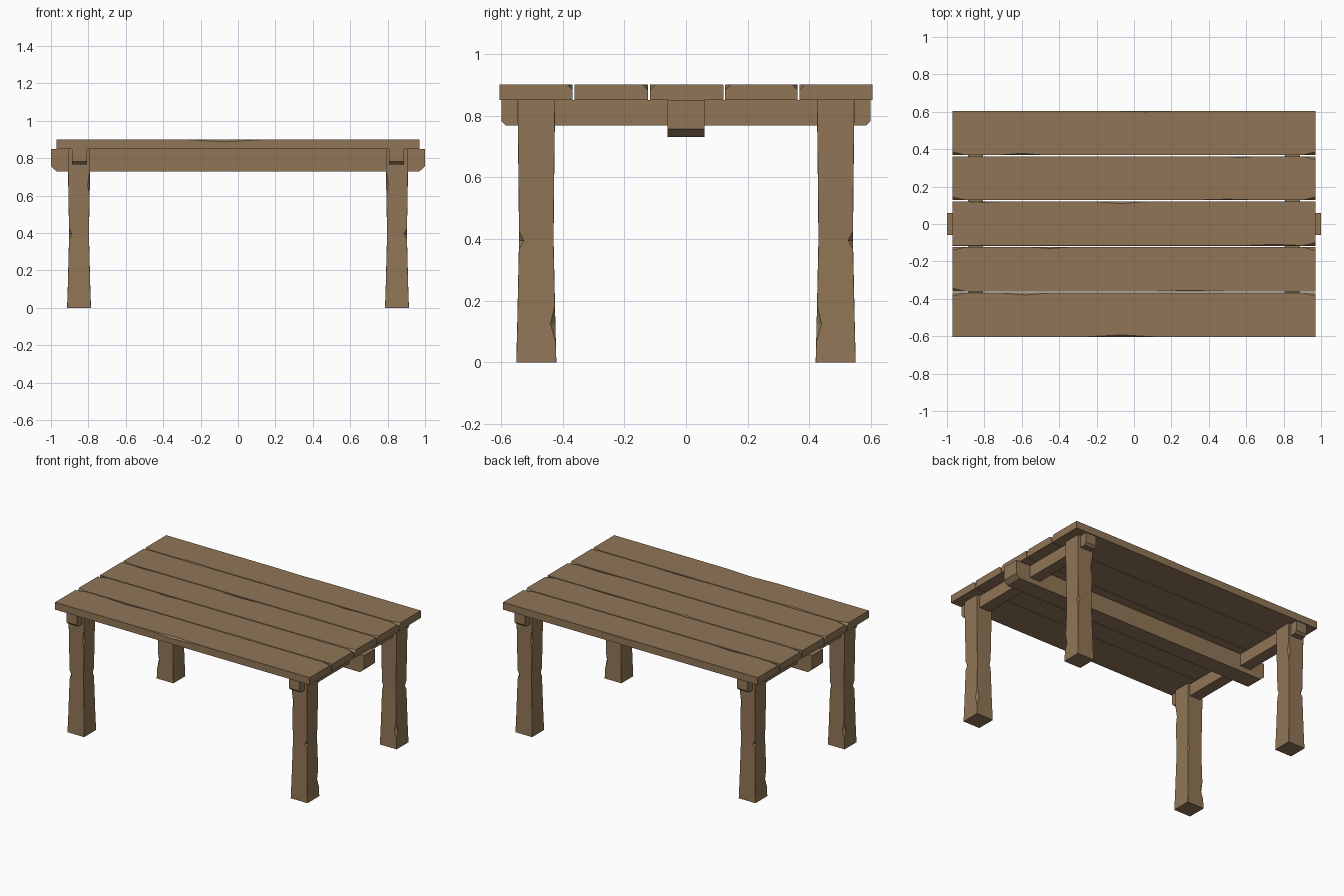
import bpy
import bmesh

cube = bpy.data.objects.get("Cube")
if cube:
    bpy.data.objects.remove(cube, do_unlink=True)

wood = bpy.data.materials.new("brown_wood")
wood.use_nodes = True
wood.diffuse_color = (0.28, 0.18, 0.095, 1)
bsdf = wood.node_tree.nodes["Principled BSDF"]
bsdf.inputs["Base Color"].default_value = wood.diffuse_color
bsdf.inputs["Roughness"].default_value = 0.9


def loft(name, rings):
    """Join closed rings of points into a capped, flat-shaded solid."""
    bm = bmesh.new()
    loops = [[bm.verts.new(p) for p in ring] for ring in rings]
    count = len(loops[0])
    for a, b in zip(loops, loops[1:]):
        for i in range(count):
            j = (i + 1) % count
            bm.faces.new((a[i], a[j], b[j], b[i]))
    bm.faces.new(loops[0])
    bm.faces.new(loops[-1])
    bmesh.ops.recalc_face_normals(bm, faces=bm.faces)
    mesh = bpy.data.meshes.new(name)
    bm.to_mesh(mesh)
    bm.free()
    mesh.materials.append(wood)
    obj = bpy.data.objects.new(name, mesh)
    bpy.context.collection.objects.link(obj)
    return obj


def chip_at(pos, chips):
    """Depth of a worn edge; each chip is (centre, half length, depth)."""
    return max([0.0008] + [d * (1 - abs(pos - c) / h)
                           for c, h, d in chips if abs(pos - c) < h])


# Table top planks, chipped along both upper edges
def plank(name, y0, y1, low_chips, high_chips):
    stations = {-0.97, 0.97}
    for c, h, d in low_chips + high_chips:
        stations |= {max(-0.97, min(0.97, c + k * h)) for k in (-1, 0, 1)}
    rings = []
    for x in sorted(stations):
        a, b = chip_at(x, low_chips), chip_at(x, high_chips)
        rings.append([(x, y0, 0.85), (x, y1, 0.85), (x, y1, 0.9 - b),
                      (x, y1 - b, 0.9), (x, y0 + a, 0.9), (x, y0, 0.9 - a)])
    loft(name, rings)


ends = [(-0.97, 0.07, 0.018), (0.97, 0.07, 0.018)]
wear = [
    ([(-0.07, 0.2, 0.012)], ends + [(-0.58, 0.15, 0.012)]),
    (ends[:1] + [(0.3, 0.2, 0.006)], ends + [(-0.45, 0.1, 0.008)]),
    (ends[1:] + [(0.75, 0.2, 0.008)], [(-0.07, 0.15, 0.012), (-0.8, 0.1, 0.006)]),
    ([(0.5, 0.2, 0.006)] + ends, ends[1:] + [(0.57, 0.08, 0.008)]),
    (ends + [(-0.6, 0.12, 0.01)], [(0.06, 0.2, 0.005)]),
]
edges = [-0.605, -0.364, -0.12, 0.124, 0.365, 0.605]
for i, (low, high) in enumerate(wear):
    gap0 = 0.003 if i > 0 else 0
    gap1 = 0.003 if i < 4 else 0
    plank(f"top_plank_{i + 1}", edges[i] + gap0, edges[i + 1] - gap1, low, high)


# Beams with the lower end corners cut off
def beam(name, along, across, half_len, half_wid, centre, low, cut_in, cut_up):
    outline = [(-half_len, 0.85), (-half_len, low + cut_up),
               (-half_len + cut_in, low), (half_len - cut_in, low),
               (half_len, low + cut_up), (half_len, 0.85)]
    rings = []
    for side in (-half_wid, half_wid):
        ring = []
        for s, z in outline:
            p = [0, 0, z]
            p[along], p[across] = s, centre + side
            ring.append(p)
        rings.append(ring)
    loft(name, rings)


beam("centre_beam", 0, 1, 1.0, 0.06, 0, 0.73, 0.03, 0.026)
beam("left_cross_beam", 1, 0, 0.598, 0.04, 0.848, 0.767, 0.015, 0.015)
beam("right_cross_beam", 1, 0, 0.598, 0.04, -0.848, 0.767, 0.015, 0.015)


# Tapered legs with nicked corners, narrowest at mid height
def leg(name, sx, sy):
    levels = [(0, 0.064, 0.065), (0.12, 0.06, 0.062), (0.4, 0.053, 0.056),
              (0.6, 0.057, 0.058), (0.85, 0.06, 0.061)]
    # corner direction (outer is positive) and its chips
    corners = [((1, 1), [(0.395, 0.03, 0.016)]),
               ((-1, 1), [(0.66, 0.07, 0.012)]),
               ((-1, -1), [(0.4, 0.03, 0.012)]),
               ((1, -1), [(0.125, 0.06, 0.016)])]
    heights = {lv[0] for lv in levels}
    for _, chips in corners:
        for c, h, _ in chips:
            heights |= {c - h, c, c + h}
    rings = []
    for z in sorted(heights):
        for (z0, w0, d0), (z1, w1, d1) in zip(levels, levels[1:]):
            if z0 <= z <= z1:
                t = (z - z0) / (z1 - z0)
                w, d = w0 + (w1 - w0) * t, d0 + (d1 - d0) * t
        ring = []
        for k, ((cx, cy), chips) in enumerate(corners):
            c = chip_at(z, chips)
            pair = [(cx * w, cy * (d - c)), (cx * (w - c), cy * d)]
            if k % 2:
                pair.reverse()
            ring += [(sx * (0.85 + px), sy * (0.485 + py), z) for px, py in pair]
        rings.append(ring)
    loft(name, rings)


for side, sx in (("left", 1), ("right", -1)):
    for end, sy in (("front", -1), ("back", 1)):
        leg(f"{end}_{side}_leg", sx, sy)
